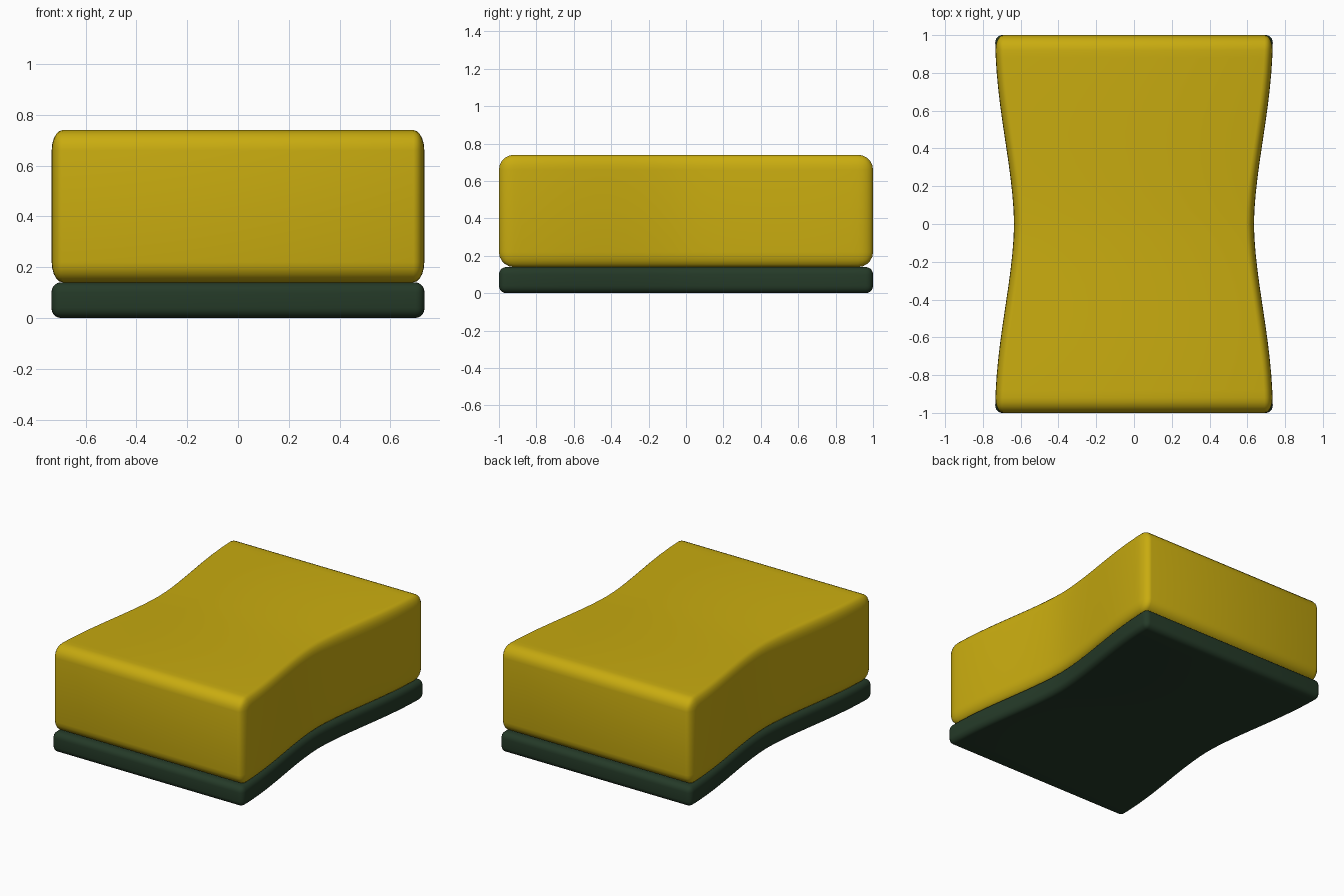
import bpy, bmesh, math
from mathutils import Vector

if "Cube" in bpy.data.objects:
    bpy.data.objects.remove(bpy.data.objects["Cube"])


def material(name, rgb):
    m = bpy.data.materials.new(name)
    m.diffuse_color = (*rgb, 1)
    m.use_nodes = True
    m.node_tree.nodes["Principled BSDF"].inputs["Base Color"].default_value = m.diffuse_color
    return m


def waisted_slab(name, z0, z1, radius, squash, mat):
    """Rounded block, 2 long, pinched at the waist; squash narrows the rounding in x."""
    bm = bmesh.new()
    bmesh.ops.create_cube(bm, size=2)
    for v in bm.verts:
        v.co = Vector((v.co.x * 0.735 / squash, v.co.y, z0 if v.co.z < 0 else z1))
    bmesh.ops.bevel(bm, geom=bm.edges[:], offset=radius, segments=5,
                    profile=0.5, affect='EDGES')
    # cross cuts so the sides can curve
    for i in range(-11, 12):
        bmesh.ops.bisect_plane(bm, geom=bm.verts[:] + bm.edges[:] + bm.faces[:],
                               plane_co=(0, i / 12.5, 0), plane_no=(0, 1, 0))
    # move the sides inward towards the waist
    for v in bm.verts:
        x = v.co.x * squash
        inset = 0.1 * (1 - math.sin(math.pi / 2 * min(1, abs(v.co.y))) ** 1.7)
        v.co.x = x - math.copysign(inset, x)
    bmesh.ops.recalc_face_normals(bm, faces=bm.faces[:])
    me = bpy.data.meshes.new(name)
    bm.to_mesh(me)
    bm.free()
    me.materials.append(mat)
    ob = bpy.data.objects.new(name, me)
    bpy.context.collection.objects.link(ob)
    bpy.ops.object.select_all(action='DESELECT')
    ob.select_set(True)
    bpy.context.view_layer.objects.active = ob
    bpy.ops.object.shade_smooth_by_angle(angle=math.radians(30))
    return ob


# soft foam block on top of the scouring pad
waisted_slab("sponge_foam", 0.14, 0.74, 0.08, 0.55, material("foam yellow", (0.58, 0.41, 0.005)))
waisted_slab("scouring_pad", 0.0, 0.14, 0.04, 0.9, material("dark green", (0.018, 0.042, 0.021)))
